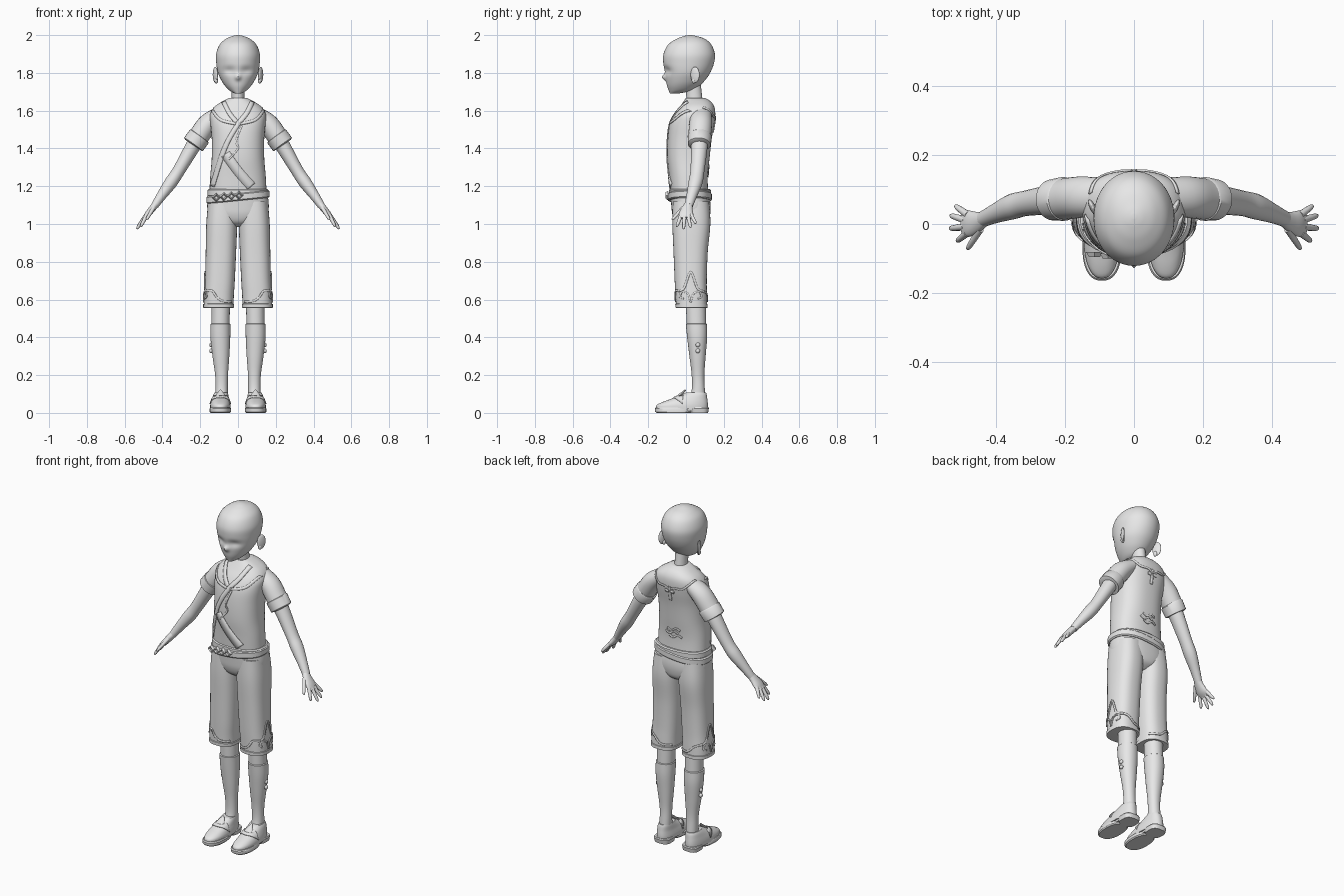
import bpy, bmesh, math
from mathutils import Vector, Matrix
from mathutils.bvhtree import BVHTree

if "Cube" in bpy.data.objects:
    bpy.data.objects.remove(bpy.data.objects["Cube"], do_unlink=True)

grey = bpy.data.materials.new("pale grey")
grey.use_nodes = True
grey.diffuse_color = (0.8, 0.8, 0.8, 1)
grey.node_tree.nodes["Principled BSDF"].inputs["Base Color"].default_value = (0.8, 0.8, 0.8, 1)


def finish(name, bm, mirror=False, angle=40):
    """Turn a bmesh into a shaded object, optionally mirrored to the other side."""
    bmesh.ops.recalc_face_normals(bm, faces=bm.faces[:])
    mesh = bpy.data.meshes.new(name)
    bm.to_mesh(mesh)
    bm.free()
    mesh.shade_smooth()
    mesh.set_sharp_from_angle(angle=math.radians(angle))
    mesh.materials.append(grey)
    obj = bpy.data.objects.new(name, mesh)
    bpy.context.collection.objects.link(obj)
    if mirror:
        obj.modifiers.new("mirror", "MIRROR").use_mirror_merge = False
    return obj


def smooth(rows, n=5):
    """Resample rows of numbers along a smooth curve."""
    out = []
    for i in range(len(rows) - 1):
        quad = [rows[max(i - 1, 0)], rows[i], rows[i + 1], rows[min(i + 2, len(rows) - 1)]]
        for k in range(n):
            t = k / n
            out.append(tuple(
                b + t * ((c - a) / 2 + t * (a - 2.5 * b + 2 * c - d / 2 + t * (1.5 * (b - c) + (d - a) / 2)))
                for a, b, c, d in zip(*quad)))
    return out + [tuple(rows[-1])]


def skin(rings):
    """Bridge point rings and cap both ends."""
    bm = bmesh.new()
    loops = [[bm.verts.new(p) for p in ring] for ring in rings]
    count = len(loops[0])
    for low, high in zip(loops, loops[1:]):
        for i in range(count):
            j = (i + 1) % count
            bm.faces.new((low[i], low[j], high[j], high[i]))
    bm.faces.new(loops[0])
    bm.faces.new(loops[-1])
    return bm


def rounded(angle, power):
    c, s = math.cos(angle), math.sin(angle)
    return (math.copysign(abs(c) ** (2 / power), c), math.copysign(abs(s) ** (2 / power), s))


def loft(rows, power=2.3, segs=40, tilt=0):
    """Stack horizontal sections given as z, x low, x high, y front, y back."""
    rings = []
    for z, xa, xb, ya, yb in rows:
        ring = []
        for i in range(segs):
            u, v = rounded(math.tau * i / segs, power)
            x = (xa + xb + u * (xb - xa)) / 2
            ring.append((x, (ya + yb + v * (yb - ya)) / 2, z + tilt * x))
        rings.append(ring)
    return skin(rings)


def centred(rows):
    return [(z, -r, r, ya, yb) for z, r, ya, yb in rows]


def tube(rows, segs=24):
    """Sweep sections given as x, y, z, radius across, radius along y."""
    pts = [Vector(r[:3]) for r in rows]
    rings = []
    for i, row in enumerate(rows):
        t = (pts[min(i + 1, len(pts) - 1)] - pts[max(i - 1, 0)]).normalized()
        u = Vector((0, 1, 0)).cross(t).normalized()
        v = t.cross(u)
        rings.append([pts[i] + u * row[3] * math.cos(a) + v * row[4] * math.sin(a)
                      for a in (math.tau * k / segs for k in range(segs))])
    return skin(rings)


VIEWS = {
    "front": lambda a, b: ((a, -2, b), (0, 1, 0)),
    "back": lambda a, b: ((a, 2, b), (0, -1, 0)),
    "side": lambda a, b: ((2, a, b), (-1, 0, 0)),
    "top": lambda a, b: ((a, b, 2), (0, 0, -1)),
}


def trim(name, base, view, path, width, mirror=False):
    """Lay a thin raised ribbon on a surface along a flat path."""
    bm = bmesh.new()
    bm.from_mesh(base.data)
    tree = BVHTree.FromBMesh(bm)
    bm.free()
    line = [Vector(p) for p in smooth(path, 8)]
    bm = bmesh.new()
    last = None
    for i, p in enumerate(line):
        d = line[min(i + 1, len(line) - 1)] - line[max(i - 1, 0)]
        side = Vector((-d.y, d.x)).normalized() * width / 2
        pair = []
        for q in (p + side, p, p - side):
            origin, way = VIEWS[view](q.x, q.y)
            spot, normal, *_ = tree.ray_cast(Vector(origin), Vector(way))
            if spot:
                pair.append(bm.verts.new(spot + normal * 0.002))
        if len(pair) < 3:
            last = None
            continue
        if last:
            for k in range(2):
                bm.faces.new((last[k], last[k + 1], pair[k + 1], pair[k]))
        last = pair
    obj = finish(name, bm, mirror)
    solid = obj.modifiers.new("thickness", "SOLIDIFY")
    solid.thickness, solid.offset = 0.006, 0
    return obj


def ball(name, place, size, mirror=True, turn=0):
    bm = bmesh.new()
    bmesh.ops.create_uvsphere(bm, u_segments=24, v_segments=14, radius=1)
    bm.transform(Matrix.Translation(place) @ Matrix.Rotation(turn, 4, "Z") @ Matrix.Diagonal((*size, 1)))
    return finish(name, bm, mirror)


# Head with a small nose and shallow eye sockets
bm = loft(smooth(centred([
    (1.69, .015, -.085, -.045), (1.705, .043, -.091, .03), (1.73, .068, -.1, .07),
    (1.76, .088, -.106, .1), (1.8, .106, -.112, .128), (1.85, .115, -.12, .148),
    (1.9, .116, -.119, .153), (1.95, .097, -.094, .134), (1.98, .064, -.05, .1),
    (1.995, .03, -.01, .055), (2, .006, .015, .03)]), 6), 2.05, 72)
for v in bm.verts:
    if v.co.y < -.03:
        x, z = abs(v.co.x), v.co.z
        v.co.y -= .02 * math.exp(-(x / .013) ** 2 - ((z - 1.777) / .015) ** 2)
        v.co.y += .012 * math.exp(-((x - .045) / .032) ** 2 - ((z - 1.812) / .02) ** 2)
finish("head", bm, angle=60)
ball("ear", (.12, .048, 1.79), (.009, .026, .042), turn=-.45)
ball("ear_lobe", (.115, .042, 1.76), (.01, .012, .016))
finish("neck", tube(smooth([(0, .05, 1.58, .045, .05), (0, .045, 1.66, .034, .042),
                            (0, .035, 1.75, .034, .042)])))

# Tunic body and short sleeves
tunic = finish("tunic", loft(smooth(centred([
    (1.15, .152, -.083, .118), (1.25, .147, -.09, .115), (1.35, .139, -.099, .125),
    (1.45, .139, -.097, .136), (1.53, .146, -.086, .15), (1.58, .148, -.062, .155),
    (1.62, .125, -.033, .15), (1.65, .082, -.012, .13), (1.668, .045, 0, .098)])), 2.4, 56))
finish("sleeve", tube(smooth([(.09, .08, 1.585, .04, .055), (.155, .078, 1.535, .053, .06),
                              (.2, .073, 1.475, .055, .06), (.235, .07, 1.422, .055, .056)])), True)
finish("sleeve_cuff", tube([(.202, .073, 1.468, .056, .06), (.205, .073, 1.464, .061, .064),
                            (.236, .07, 1.421, .061, .06), (.238, .07, 1.418, .05, .05)]), True)

# Wrapped lapels, yoke piping and chest band
trim("over_lapel", tunic, "front", [(.075, 1.645), (.045, 1.585), (-.005, 1.52), (-.07, 1.4), (-.135, 1.2)], .024)
trim("under_lapel", tunic, "front", [(-.075, 1.645), (-.045, 1.585), (-.008, 1.54)], .022)
trim("front_yoke", tunic, "front", [(.135, 1.6), (.09, 1.55), (.012, 1.53)], .014, True)
trim("chest_band", tunic, "front", [(-.065, 1.37), (0, 1.28), (.07, 1.2)], .05)
trim("chest_piping", tunic, "front", [(.02, 1.52), (-.01, 1.44), (.0, 1.4), (-.05, 1.34)], .008)

# Back piping, medallion and waist embroidery
trim("back_yoke", tunic, "back", [(.125, 1.615), (.08, 1.57), (.03, 1.565), (0, 1.55)], .01, True)
for i in range(4):
    a = math.pi / 2 * i
    reach = .055 if i == 3 else .028
    trim("back_medallion", tunic, "back", [(.006 * math.cos(a), 1.54 + .006 * math.sin(a)),
         (reach * math.cos(a), 1.54 + reach * math.sin(a))], .016)
for i, shift in enumerate((-.012, .01, -.004)):
    z = 1.26 + .02 * i
    trim("back_embroidery", tunic, "back", [(shift - .04, z), (shift - .015, z + .01),
         (shift + .015, z - .008), (shift + .04, z + .004)], .009)


# Two belts and the linked buckle
def belt(name, z, half, grow, tilt):
    rows = [(z - half, .156), (z - half + .006, .162), (z + half - .006, .162), (z + half, .156)]
    finish(name, loft([(h, -r - grow, r + grow, .072 - r - grow, r + grow - .03) for h, r in rows],
                      2.4, 56, tilt))


belt("waist_belt", 1.165, .02, 0, 0)
belt("hip_belt", 1.143, .02, .005, .1)
for i in range(4):
    bm = bmesh.new()
    bmesh.ops.create_cone(bm, cap_ends=True, segments=4, radius1=.024, radius2=.016, depth=.014)
    bmesh.ops.inset_region(bm, faces=[f for f in bm.faces if f.normal.z > .9], thickness=.007, depth=-.008)
    bm.transform(Matrix.Translation((-.115 + .04 * i, -.089 - .004 * i, 1.14 + .004 * i))
                 @ Matrix.Rotation(math.pi / 2, 4, "X"))
    finish("buckle_link", bm, angle=20)

# Cropped trousers
finish("trouser_seat", loft(smooth(centred([
    (.985, .045, -.02, .08), (1.01, .1, -.055, .115), (1.05, .153, -.072, .128),
    (1.1, .163, -.078, .13), (1.17, .154, -.083, .12)])), 2.4, 56))
leg_rows = smooth([
    (.56, .024, .181, -.053, .112), (.62, .022, .18, -.056, .111), (.7, .017, .175, -.06, .11),
    (.85, .01, .171, -.066, .115), (1, .004, .168, -.072, .129), (1.12, .002, .158, -.07, .122)])
trousers = finish("trouser_leg", loft([(.567, .04, .16, -.03, .095)] + leg_rows, 2.5), True)
finish("trouser_hem", loft([(.556, .026, .179, -.051, .11), (.557, .021, .184, -.056, .115),
                            (.576, .02, .184, -.057, .115), (.578, .024, .18, -.054, .111)], 2.5), True)
trim("hem_front_scroll", trousers, "front", [(.165, .645), (.135, .645), (.11, .61), (.08, .592), (.035, .59)], .01, True)
trim("hem_back_scroll", trousers, "back", [(.165, .645), (.13, .63), (.09, .595), (.035, .59)], .01, True)
trim("hem_side_peak", trousers, "side", [(-.04, .645), (-.01, .66), (.025, .745), (.06, .66), (.095, .64)], .01, True)
trim("hem_side_curl", trousers, "side", [(.025, .585), (.01, .63), (-.02, .64), (-.03, .615), (-.012, .605)], .008, True)
trim("hem_side_leaf", trousers, "side", [(.025, .585), (.04, .63), (.07, .64), (.08, .615), (.062, .605)], .008, True)

# Calves, sock with a raised top and side studs
finish("knee", loft([(.46, .045, .141, .004, .107), (.6, .042, .14, -.002, .105)], 2.1), True)
finish("sock", loft([(.474, .046, .14, .005, .106)] + smooth([
    (.47, .04, .146, -.001, .111), (.4, .041, .146, .006, .112), (.3, .046, .135, .018, .104),
    (.2, .053, .121, .03, .097), (.12, .054, .119, .03, .1), (.05, .054, .12, .01, .105)]), 2.1), True)
for z in (.36, .328):
    ball("sock_stud", (.142, .063, z), (.01, .012, .012))

# Slip-on shoes with sole, heel, tongue and strap
shoe = finish("shoe_upper", loft(smooth([
    (.02, .04, .147, -.158, .115), (.04, .04, .147, -.156, .116), (.056, .043, .144, -.128, .115),
    (.072, .047, .139, -.085, .113), (.095, .051, .131, -.025, .11), (.108, .054, .124, 0, .106)], 4), 2.3), True)
finish("shoe_sole", loft([(0, .042, .146, -.156, .03), (.006, .037, .15, -.163, .035),
                          (.022, .036, .15, -.165, .035), (.028, .04, .147, -.16, .03)], 2.4), True, 30)
finish("shoe_arch", loft([(.01, .05, .136, -.04, .09), (.03, .045, .14, -.04, .1)], 3), True, 30)
finish("shoe_heel", loft([(0, .045, .14, .022, .117), (.024, .041, .145, .015, .121),
                          (.03, .044, .142, .018, .118)], 3), True, 30)
finish("shoe_tongue", tube([(.093, -.055, .076, .028, .008), (.093, -.025, .1, .022, .008),
                            (.093, -.002, .122, .003, .004)], 12), True)
trim("shoe_strap", shoe, "top", [(.047, -.005), (.06, -.04), (.093, -.055), (.126, -.04), (.138, -.005)], .022, True)

# Bare arms and open hands
finish("arm", tube(smooth([
    (.2, .07, 1.475, .042, .045), (.245, .07, 1.4, .039, .043), (.315, .06, 1.28, .033, .037),
    (.355, .05, 1.22, .034, .037), (.405, .03, 1.15, .026, .028), (.44, .014, 1.098, .02, .023)])), True)
finish("palm", tube(smooth([
    (.433, .016, 1.108, .019, .021), (.455, .006, 1.08, .018, .03), (.478, .001, 1.052, .016, .038),
    (.498, 0, 1.03, .009, .034)])), True)
fingers = {
    "thumb": ((.447, -.015, 1.085), (.485, -.074, 1.022)),
    "index_finger": ((.485, -.026, 1.045), (.515, -.05, .985)),
    "middle_finger": ((.492, -.008, 1.04), (.536, -.013, .973)),
    "ring_finger": ((.49, .011, 1.042), (.534, .025, .98)),
    "little_finger": ((.483, .026, 1.05), (.52, .053, 1.002)),
}
for name, (root, tip) in fingers.items():
    a, b = Vector(root), Vector(tip)
    sections = [(*a.lerp(b, t), r, r) for t, r in ((0, .011), (.5, .0095), (.85, .008), (.97, .005), (1, .002))]
    finish(name, tube(sections, 12), True, 70)
